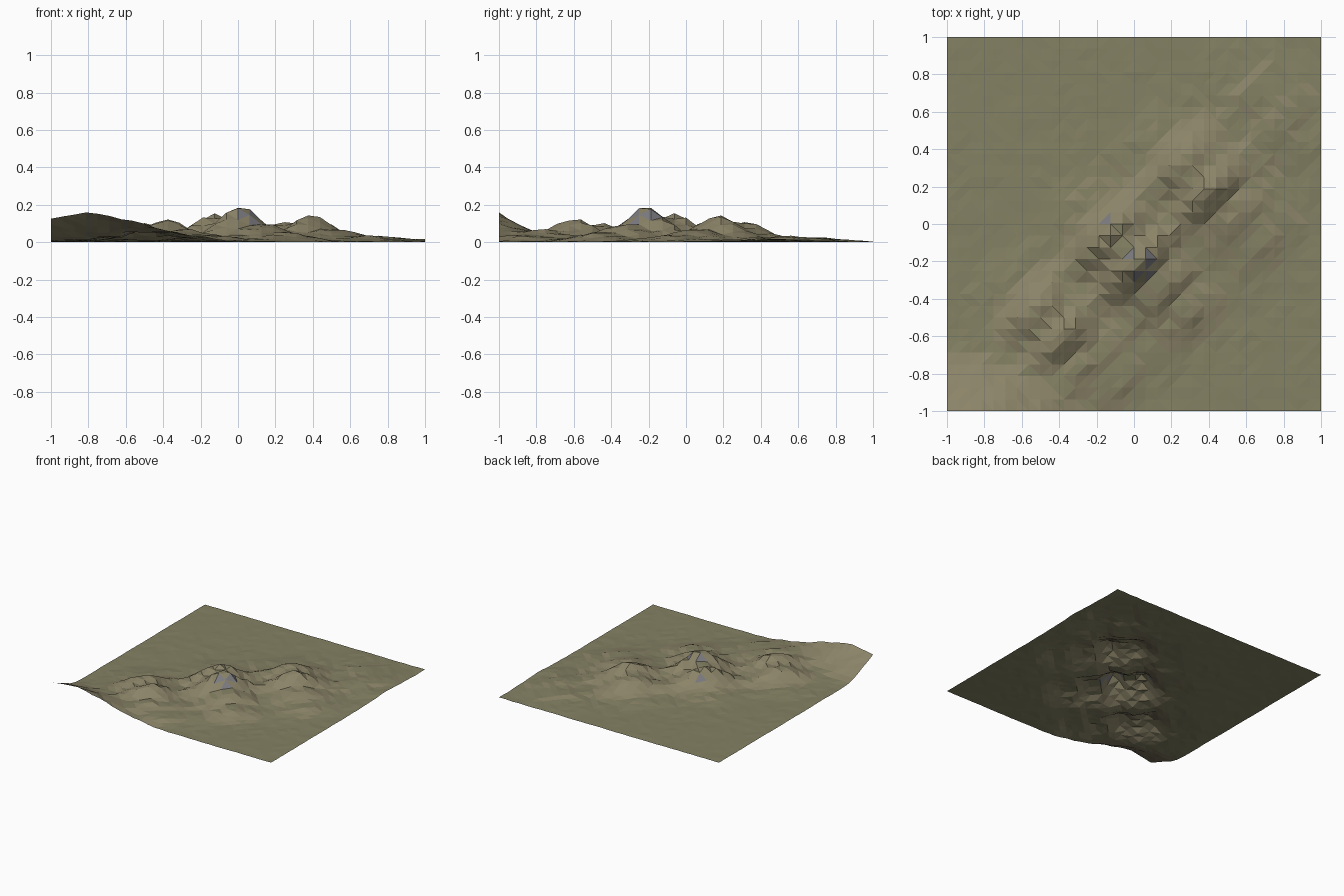
import bpy, bmesh, random
from math import exp, cos, pi, hypot

if "Cube" in bpy.data.objects:
    bpy.data.objects.remove(bpy.data.objects["Cube"])

random.seed(4)
CELLS = 32

# parallel ridges: (offset across the range = x - y, crest height)
RIDGES = [(-0.38, 0.02), (-0.07, 0.15), (0.22, 0.18), (0.50, 0.085), (0.77, 0.045)]
# massifs along the range: (position = x + y, relative height)
MASSIFS = [(-1.75, 0.08), (-0.99, 0.66), (-0.2, 1.0), (0.57, 0.74), (1.35, 0.17)]


def height(x, y):
    along, across = x + y, x - y
    crest = sum(h * exp(-((across - d) / 0.1) ** 2 / 2) for d, h in RIDGES)
    chain = sum(m * exp(-((along - s) / 0.2) ** 2 / 2) for s, m in MASSIFS)
    z = crest * chain
    # rising bank on the front left edge
    r = abs(x + 0.82) / 0.76
    if r < 1 and y < -0.65:
        z += 0.14 * cos(r * pi / 2) ** 2 * ((-0.65 - y) / 0.35) ** 1.5
    # small roughness, stronger near the mountains
    near = exp(-hypot(across - 0.2, along * 0.4) ** 2 * 2)
    return max(0.0, z + random.uniform(0, 0.003) + random.uniform(-0.01, 0.012) * near)


def material(name, rgb):
    m = bpy.data.materials.new(name)
    m.diffuse_color = (*rgb, 1)
    m.use_nodes = True
    m.node_tree.nodes["Principled BSDF"].inputs["Base Color"].default_value = m.diffuse_color
    return m


# terrain sheet
bm = bmesh.new()
bmesh.ops.create_grid(bm, x_segments=CELLS, y_segments=CELLS, size=1)
for v in bm.verts:
    v.co.z = height(v.co.x, v.co.y)
low = min(v.co.z for v in bm.verts)
for v in bm.verts:
    v.co.z -= low
bmesh.ops.triangulate(bm, faces=bm.faces[:], quad_method='BEAUTY')
bm.normal_update()

# grass on the flats, earth on slopes, rock on the steepest faces
for f in bm.faces:
    f.smooth = False
    up = abs(f.normal.z)
    f.material_index = 0 if up > 0.985 else 1 if up > 0.68 else 2

mesh = bpy.data.meshes.new("mountain_terrain")
bm.to_mesh(mesh)
bm.free()
for m in (material("grass", (0.23, 0.22, 0.125)),
          material("earth", (0.26, 0.23, 0.14)),
          material("rock", (0.2, 0.2, 0.22))):
    mesh.materials.append(m)
terrain = bpy.data.objects.new("mountain_terrain", mesh)
bpy.context.collection.objects.link(terrain)
